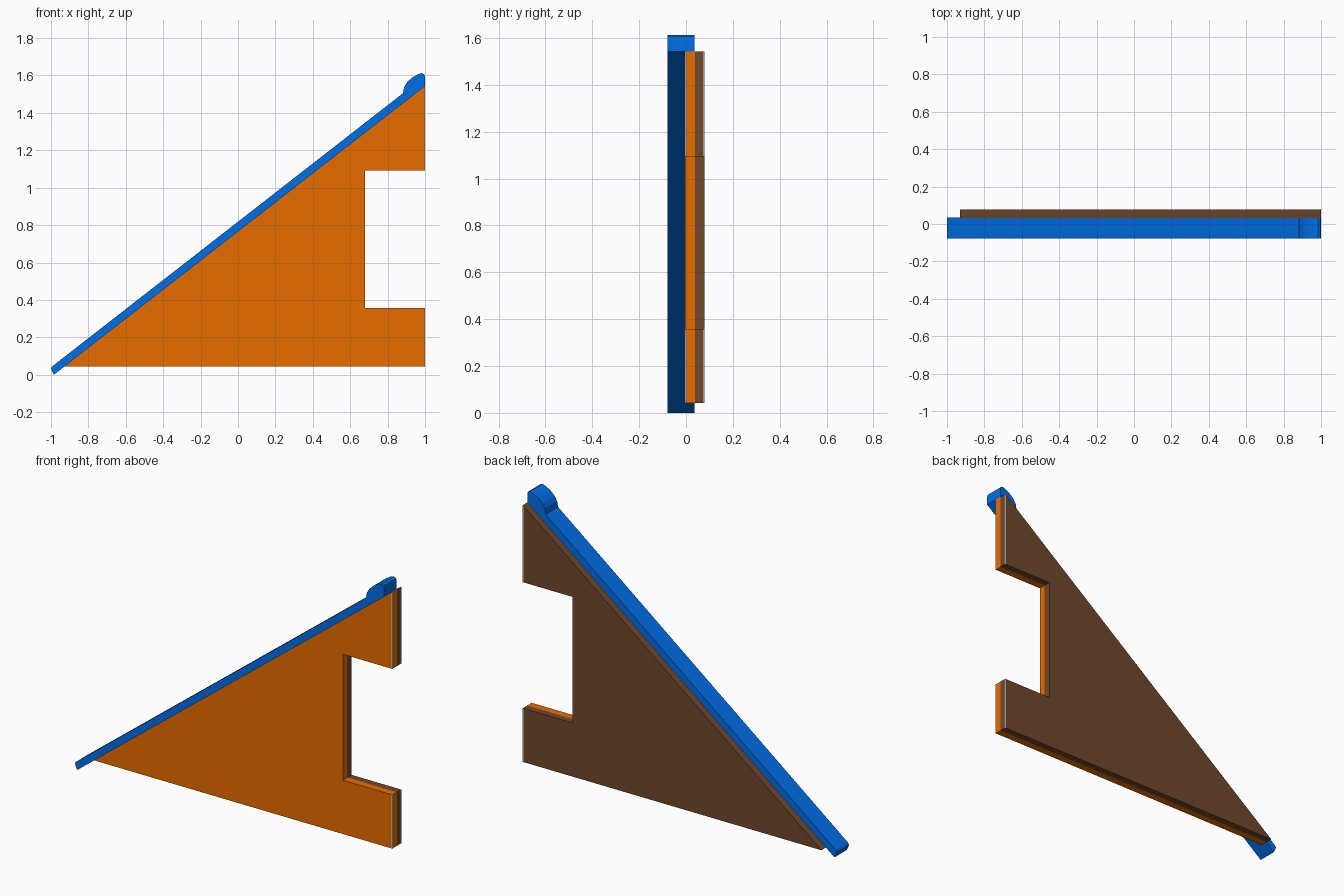
import bpy, bmesh

if "Cube" in bpy.data.objects:
    bpy.data.objects.remove(bpy.data.objects["Cube"])


def material(name, rgb):
    m = bpy.data.materials.new(name)
    m.diffuse_color = (*rgb, 1)
    m.use_nodes = True
    m.node_tree.nodes["Principled BSDF"].inputs["Base Color"].default_value = m.diffuse_color
    return m


def extrude_profile(name, pts, y0, y1, mat):
    """Flat x-z outline extruded from y0 to y1."""
    bm = bmesh.new()
    face = bm.faces.new([bm.verts.new((x, y0, z)) for x, z in pts])
    res = bmesh.ops.extrude_face_region(bm, geom=[face])
    verts = [g for g in res["geom"] if isinstance(g, bmesh.types.BMVert)]
    bmesh.ops.translate(bm, verts=verts, vec=(0, y1 - y0, 0))
    bmesh.ops.recalc_face_normals(bm, faces=bm.faces)
    me = bpy.data.meshes.new(name)
    bm.to_mesh(me)
    bm.free()
    me.materials.append(mat)
    ob = bpy.data.objects.new(name, me)
    bpy.context.collection.objects.link(ob)
    return ob


orange = material("orange", (0.8, 0.153, 0.0))
brown = material("brown", (0.16, 0.065, 0.025))
blue = material("blue", (0.0, 0.178, 0.9))
white = material("white", (0.8, 0.8, 0.8))

# Notched triangular panel: orange front layer, brown back layer
panel = [(-0.93, 0.043), (1, 0.043), (1, 0.357), (0.68, 0.357),
         (0.68, 1.093), (1, 1.093), (1, 1.543)]
extrude_profile("front_panel", panel, -0.004, 0.038, orange)
extrude_profile("back_panel", panel, 0.038, 0.078, brown)

# Thin white trim on the outer corners of the upright ends
for side, y0, y1 in (("front", -0.005, 0.0), ("back", 0.074, 0.079)):
    for level, z0, z1 in (("lower", 0.042, 0.357), ("upper", 1.093, 1.54)):
        extrude_profile(f"{side}_{level}_trim",
                        [(0.996, z0), (1.001, z0), (1.001, z1), (0.996, z1)],
                        y0, y1, white)

# Sloping edge bar with a rounded knob at its upper end
bar = [(-0.985, 0.0), (-0.973, 0.009), (1, 1.543), (1, 1.59), (0.997, 1.606),
       (0.983, 1.613), (0.96, 1.606), (0.93, 1.588), (0.905, 1.565),
       (0.888, 1.538), (0.882, 1.505), (-0.992, 0.046), (-1, 0.034)]
extrude_profile("edge_bar", bar, -0.078, 0.036, blue)
